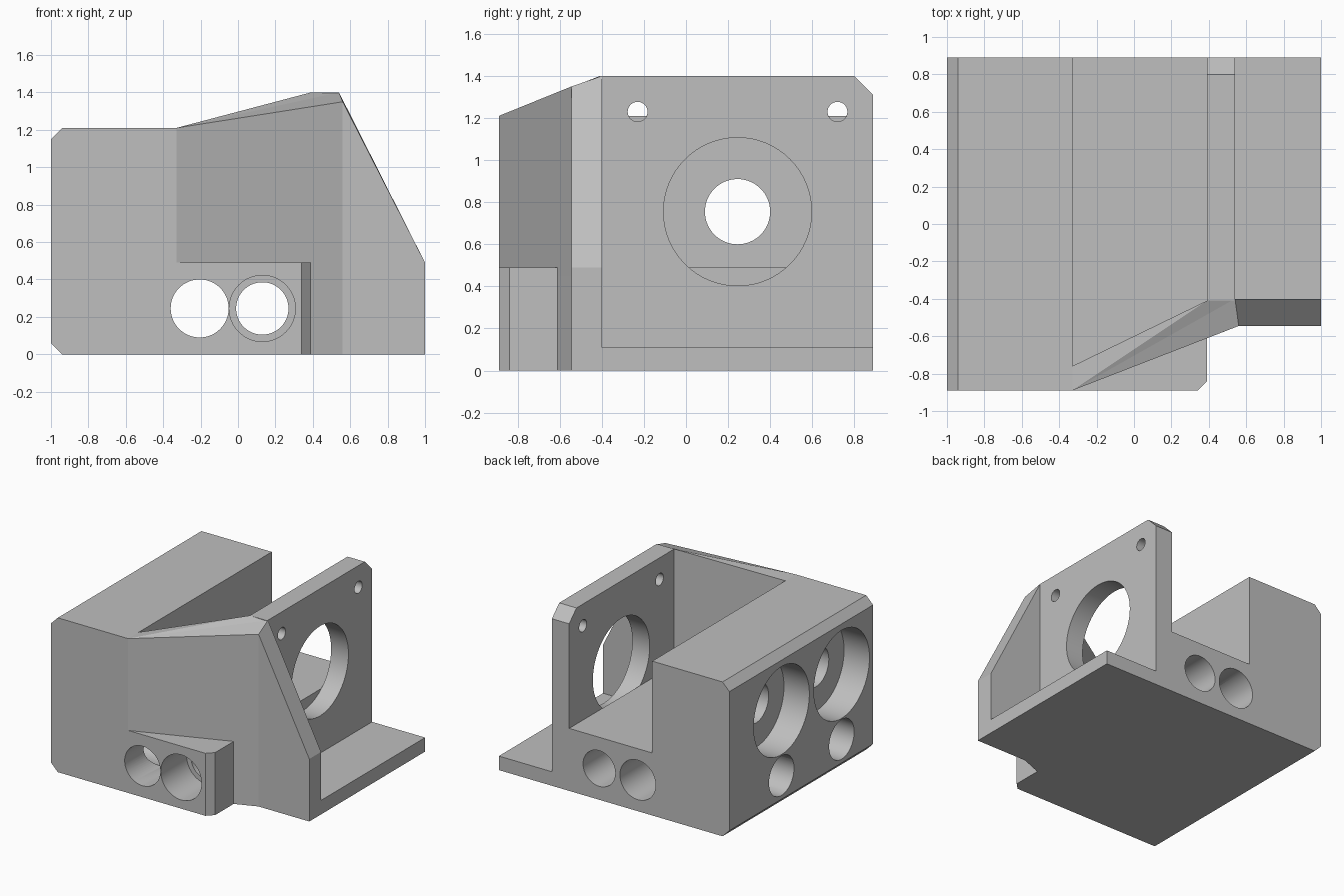
import bpy, bmesh
from mathutils import Matrix, Vector

if "Cube" in bpy.data.objects:
    bpy.data.objects.remove(bpy.data.objects["Cube"], do_unlink=True)

grey = bpy.data.materials.new("plain_grey")
grey.use_nodes = True
grey.diffuse_color = (0.52, 0.52, 0.52, 1)
grey.node_tree.nodes["Principled BSDF"].inputs["Base Color"].default_value = grey.diffuse_color


def add_object(name, bm):
    bmesh.ops.recalc_face_normals(bm, faces=bm.faces)
    mesh = bpy.data.meshes.new(name)
    bm.to_mesh(mesh)
    bm.free()
    mesh.materials.append(grey)
    obj = bpy.data.objects.new(name, mesh)
    bpy.context.collection.objects.link(obj)
    return obj


def loft(name, start, end):
    """Solid between two matching rings of points."""
    bm = bmesh.new()
    a = [bm.verts.new(p) for p in start]
    b = [bm.verts.new(p) for p in end]
    n = len(a)
    bm.faces.new(a)
    for i in range(1, n - 1):
        bm.faces.new((b[0], b[i], b[i + 1]))
    for i in range(n):
        j = (i + 1) % n
        bm.faces.new((a[i], a[j], b[j], b[i]))
    # merge the flat parts of the fan cap
    bmesh.ops.dissolve_limit(bm, angle_limit=0.01, verts=bm.verts, edges=bm.edges)
    return add_object(name, bm)


def prism(name, points, axis, low, high):
    """Extrude a 2D outline along the x, y or z axis."""
    def place(p, d):
        return {"x": (d, *p), "y": (p[0], d, p[1]), "z": (*p, d)}[axis]
    return loft(name, [place(p, low) for p in points], [place(p, high) for p in points])


def cut(obj, cutter):
    mod = obj.modifiers.new("cut", "BOOLEAN")
    mod.operation = "DIFFERENCE"
    mod.solver = "EXACT"
    mod.object = cutter
    bpy.context.view_layer.objects.active = obj
    bpy.ops.object.modifier_apply(modifier=mod.name)
    bpy.data.objects.remove(cutter, do_unlink=True)


def drill(obj, axis, centre, radius, low, high):
    """Round hole along x or y; centre holds the other two coordinates."""
    mid = (low + high) / 2
    spot = (mid, *centre) if axis == "x" else (centre[0], mid, centre[1])
    direction = Vector((1, 0, 0)) if axis == "x" else Vector((0, 1, 0))
    turn = Vector((0, 0, 1)).rotation_difference(direction).to_matrix().to_4x4()
    bm = bmesh.new()
    bmesh.ops.create_cone(bm, cap_ends=True, segments=64, radius1=radius, radius2=radius,
                          depth=high - low, matrix=Matrix.Translation(spot) @ turn)
    cutter = add_object("hole_cutter", bm)
    cutter.hide_render = True
    cut(obj, cutter)


# Main body: tall left block with a low floor
body = prism("main_body", [(-0.94, 0), (-1, 0.06), (-1, 1.15), (-0.94, 1.21), (-0.33, 1.21),
                           (-0.33, 0.49), (0.39, 0.49), (0.39, 0)], "y", -0.89, 0.89)
cut(body, prism("corner_cutter", [(0.34, -0.89), (0.29, -0.94), (0.5, -0.94), (0.5, -0.73),
                                  (0.39, -0.84)], "z", -0.1, 0.6))

# Bearing seats and rod sockets in the left side
for y in (0.245, -0.5):
    drill(body, "x", (y, 0.755), 0.345, -1.1, -0.78)
    drill(body, "x", (y, 0.755), 0.155, -0.85, -0.2)
    drill(body, "x", (y, 0.245), 0.155, -1.1, -0.205)

# Long bores from front to back, one with a wider mouth
drill(body, "y", (-0.205, 0.245), 0.155, -1, 1)
drill(body, "y", (0.13, 0.245), 0.14, -1, 1)
drill(body, "y", (0.13, 0.245), 0.177, -1, -0.57)

# Motor plate with a large opening and two screw holes
plate = prism("motor_plate", [(-0.41, 0), (0.89, 0), (0.89, 1.31), (0.8, 1.4), (-0.41, 1.4)],
              "x", 0.39, 0.54)
drill(plate, "x", (0.245, 0.755), 0.352, 0.3, 0.6)
for y in (-0.23, 0.72):
    drill(plate, "x", (y, 1.23), 0.047, 0.3, 0.6)

# Slanted front wall with a rising top
wall_top = [(-0.33, -0.89, 1.21), (0.56, -0.545, 1.35), (0.54, -0.4, 1.4),
            (0.39, -0.41, 1.4), (-0.33, -0.76, 1.21)]
loft("front_wall", [(x, y, 0.45) for x, y, z in wall_top], wall_top)
prism("front_wall_foot", [(0.39, -0.611), (0.56, -0.545), (0.54, -0.4), (0.39, -0.41)],
      "z", 0, 0.45)

# Sloping side brace
loft("side_brace",
     [(0.54, -0.545, 0), (1, -0.545, 0), (1, -0.545, 0.49), (0.56, -0.545, 1.35)],
     [(0.54, -0.4, 0), (1, -0.4, 0), (1, -0.4, 0.49), (0.54, -0.4, 1.4)])

# Base flange
prism("base_flange", [(0.54, -0.4), (1, -0.4), (1, 0.89), (0.54, 0.89)], "z", 0, 0.11)

# Smooth the bores, keep the edges sharp
bpy.ops.object.select_all(action="DESELECT")
for obj in (body, plate):
    obj.select_set(True)
bpy.context.view_layer.objects.active = body
bpy.ops.object.shade_smooth_by_angle()
